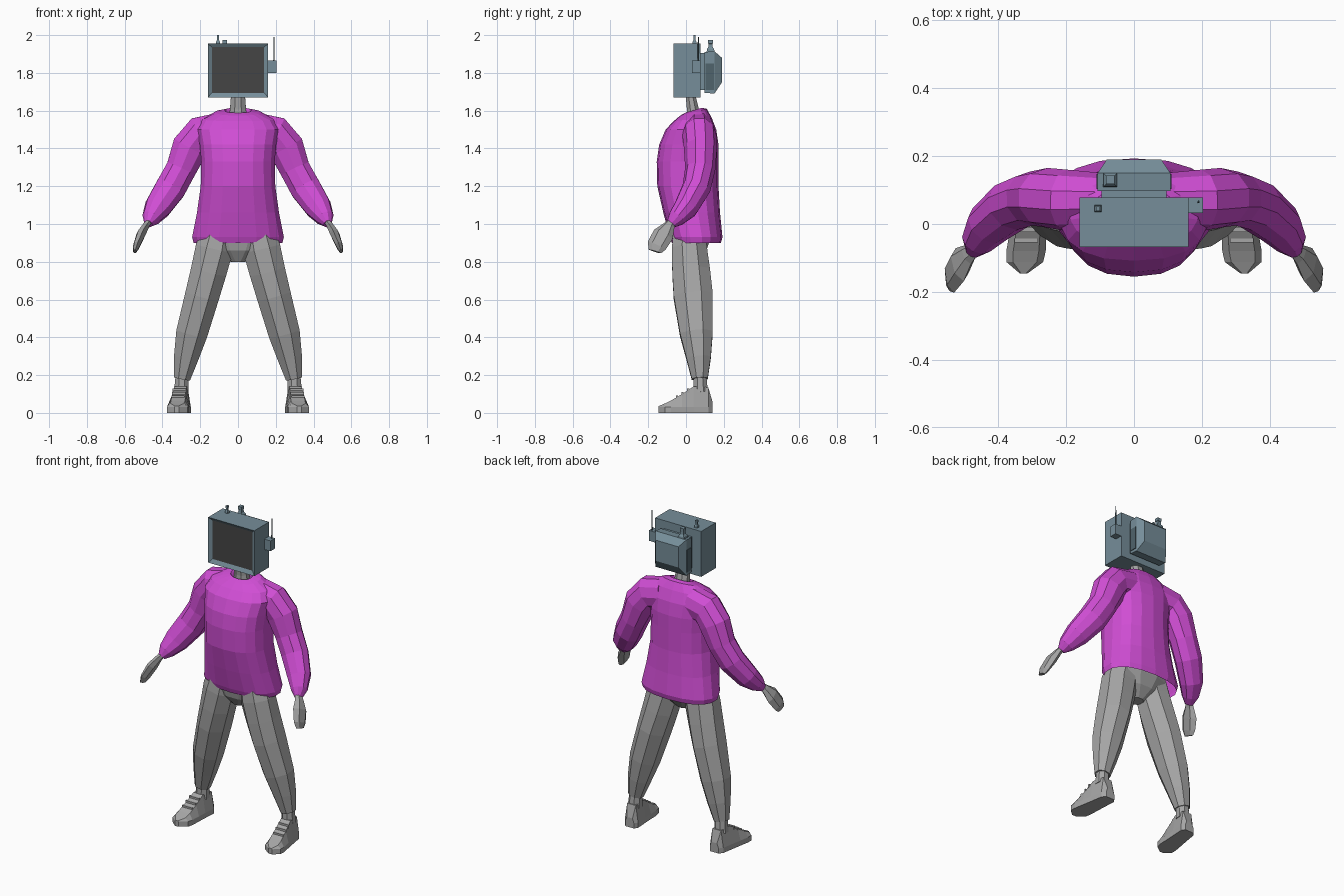
import bpy, bmesh, math
from mathutils import Vector

if "Cube" in bpy.data.objects:
    bpy.data.objects.remove(bpy.data.objects["Cube"])


def material(name, rgb):
    m = bpy.data.materials.new(name)
    m.diffuse_color = (*rgb, 1)
    m.use_nodes = True
    m.node_tree.nodes["Principled BSDF"].inputs["Base Color"].default_value = m.diffuse_color
    return m


GREY = material("light grey", (0.38, 0.38, 0.38))
MAGENTA = material("magenta knit", (0.63, 0.075, 0.66))
SLATE = material("slate blue", (0.18, 0.27, 0.32))
SCREEN = material("dark screen", (0.06, 0.06, 0.06))
VENT = material("dark slate", (0.08, 0.125, 0.15))


def finish(bm, name, mats, mirror=False):
    bmesh.ops.recalc_face_normals(bm, faces=bm.faces)
    me = bpy.data.meshes.new(name)
    bm.to_mesh(me)
    bm.free()
    ob = bpy.data.objects.new(name, me)
    bpy.context.collection.objects.link(ob)
    for m in mats:
        me.materials.append(m)
    if mirror:
        ob.modifiers.new("Mirror", "MIRROR").use_mirror_merge = False
    return ob


def loft(name, rings, mat, mirror=False, cap_start=True, cap_end=True):
    """Skin a list of equal-length point rings."""
    bm = bmesh.new()
    vs = [[bm.verts.new(p) for p in r] for r in rings]
    n = len(vs[0])
    for a, b in zip(vs, vs[1:]):
        for i in range(n):
            j = (i + 1) % n
            bm.faces.new((a[i], a[j], b[j], b[i]))
    if cap_start:
        bm.faces.new(vs[0])
    if cap_end:
        bm.faces.new(vs[-1])
    return finish(bm, name, [mat], mirror)


def limb(name, path, sides, mat, mirror=True):
    """Tube through (x, y, z, side radius, depth radius) stations."""
    pts = [Vector(p[:3]) for p in path]
    rings = []
    for k, p in enumerate(path):
        t = (pts[min(k + 1, len(pts) - 1)] - pts[max(k - 1, 0)]).normalized()
        b = (Vector((0, 1, 0)) - t * t.y).normalized()
        a = b.cross(t)
        ang = [2 * math.pi * (i + 0.5) / sides for i in range(sides)]
        rings.append([pts[k] + a * math.cos(u) * p[3] + b * math.sin(u) * p[4] for u in ang])
    return loft(name, rings, mat, mirror)


def body(name, levels, sides, mat, power=0.85, **kw):
    """Upright shell from (z, half width, front y, back y, tilt) levels."""
    rings = []
    for z, hx, y0, y1, tilt in levels:
        ring = []
        for i in range(sides):
            u = 2 * math.pi * (i + 0.5) / sides
            c, s = math.cos(u), math.sin(u)
            x = hx * math.copysign(abs(c) ** power, c)
            dy = (y1 - y0) / 2 * math.copysign(abs(s) ** power, s)
            ring.append((x, (y0 + y1) / 2 + dy, z + tilt * dy))
        rings.append(ring)
    return loft(name, rings, mat, **kw)


def box(name, lo, hi, mat, mirror=False):
    (x0, y0, z0), (x1, y1, z1) = lo, hi
    rings = [[(x0, y0, z), (x1, y0, z), (x1, y1, z), (x0, y1, z)] for z in (z0, z1)]
    return loft(name, rings, mat, mirror)


# Sweater: open hem torso plus sleeves
body("sweater_torso", [
    (0.90, 0.238, -0.075, 0.185, 0), (0.93, 0.246, -0.087, 0.193, 0),
    (1.06, 0.22, -0.12, 0.18, 0), (1.20, 0.20, -0.152, 0.172, 0),
    (1.33, 0.197, -0.155, 0.172, 0), (1.42, 0.205, -0.142, 0.172, 0),
    (1.50, 0.22, -0.108, 0.16, 0), (1.555, 0.19, -0.065, 0.135, 0.1),
    (1.592, 0.12, -0.03, 0.11, 0.25), (1.602, 0.07, -0.005, 0.085, 0.3),
    (1.575, 0.055, 0.0, 0.08, 0.3)], 18, MAGENTA, cap_start=False)
limb("sweater_sleeve", [
    (0.09, 0.07, 1.495, 0.10, 0.08), (0.20, 0.07, 1.475, 0.10, 0.09),
    (0.255, 0.077, 1.405, 0.10, 0.088), (0.302, 0.075, 1.29, 0.084, 0.08),
    (0.357, 0.055, 1.19, 0.085, 0.076), (0.425, 0.0, 1.088, 0.073, 0.066),
    (0.46, -0.05, 1.032, 0.05, 0.048), (0.475, -0.08, 1.0, 0.022, 0.026)], 10, MAGENTA)

# Hands: faceted mittens
limb("hand", [
    (0.47, -0.075, 1.015, 0.016, 0.022), (0.488, -0.09, 0.99, 0.02, 0.032),
    (0.513, -0.12, 0.945, 0.026, 0.056), (0.537, -0.155, 0.885, 0.02, 0.052),
    (0.546, -0.165, 0.855, 0.01, 0.034)], 6, GREY)

# Neck
limb("neck", [(0, 0.042, 1.54, 0.055, 0.045), (0, 0.036, 1.61, 0.046, 0.034),
              (0, 0.024, 1.68, 0.04, 0.028)], 8, GREY, mirror=False)

# Trousers
body("trouser_seat", [
    (0.80, 0.04, -0.02, 0.06, 0), (0.86, 0.13, -0.06, 0.11, 0),
    (0.93, 0.19, -0.075, 0.135, 0), (1.02, 0.18, -0.07, 0.13, 0)], 12, GREY)
limb("trouser_leg", [
    (0.10, 0.02, 0.99, 0.09, 0.09), (0.125, 0.018, 0.87, 0.108, 0.10),
    (0.155, 0.027, 0.75, 0.103, 0.108), (0.19, 0.038, 0.62, 0.098, 0.112),
    (0.245, 0.055, 0.42, 0.09, 0.094), (0.275, 0.067, 0.29, 0.07, 0.07),
    (0.297, 0.073, 0.18, 0.047, 0.046)], 8, GREY)
limb("ankle", [(0.295, 0.073, 0.21, 0.037, 0.036), (0.30, 0.077, 0.11, 0.042, 0.042)], 8, GREY)

# Shoes: sections from heel to pointed toe
shoe = []
for y, hw, top in [(0.14, 0.03, 0.06), (0.118, 0.046, 0.135), (0.04, 0.05, 0.14),
                   (-0.02, 0.054, 0.1), (-0.08, 0.058, 0.065), (-0.112, 0.054, 0.05),
                   (-0.145, 0.012, 0.036)]:
    xc = 0.309 - 0.11 * y
    shoe.append([(xc + u * hw, y, z) for u, z in
                 [(-1, 0), (-1, 0.032), (-0.65, top), (0.65, top), (1, 0.032), (1, 0)]])
loft("shoe", shoe, GREY, mirror=True)
for i in range(3):
    y, z = 0.012 - i * 0.03, 0.121 - i * 0.019
    box(f"shoe_lace_{i + 1}", (0.276 + i * .003, y - 0.006, z - 0.015),
        (0.346 + i * .003, y + 0.006, z + 0.008), GREY, mirror=True)

# Monitor head: box with recessed screen
head = box("monitor_case", (-0.16, -0.067, 1.67), (0.16, 0.078, 1.955), SLATE)
head.data.materials.append(SCREEN)
bm = bmesh.new()
bm.from_mesh(head.data)
front = min(bm.faces, key=lambda f: f.calc_center_median().y)
bmesh.ops.inset_region(bm, faces=[front], thickness=0.03)
bmesh.ops.translate(bm, verts=front.verts, vec=(0, 0.012, 0.003))
front.material_index = 1
bm.to_mesh(head.data)
bm.free()

# Tapered rear housing with side vents
rear = [(0.07, 0.095, 1.71, 1.905), (0.097, 0.095, 1.71, 1.905), (0.097, 0.107, 1.695, 1.91),
        (0.15, 0.107, 1.69, 1.915), (0.19, 0.08, 1.75, 1.88)]
loft("monitor_rear", [[(-h, y, a), (h, y, a), (h, y, b), (-h, y, b)] for y, h, a, b in rear], SLATE)
box("rear_vent", (0.104, 0.103, 1.71), (0.111, 0.147, 1.85), VENT, mirror=True)

# Knobs on top
for name, x, y, z, r, top in [("front_knob", -0.106, 0.045, 1.95, 0.015, 2.0),
                              ("rear_knob", -0.07, 0.13, 1.905, 0.03, 1.975)]:
    h = top - z
    limb(name, [(x, y, z, r, r), (x, y, z + h * .3, r * .9, r * .9), (x, y, z + h * .45, r * .55, r * .55),
                (x, y, z + h * .7, r * .5, r * .5), (x, y, z + h * .72, r * .6, r * .6),
                (x, y, top, r * .6, r * .6)], 4, SLATE, mirror=False)

# Side receiver with antenna
box("receiver", (0.155, 0.032, 1.80), (0.203, 0.078, 1.865), SLATE)
limb("antenna", [(0.19, 0.065, 1.86, 0.004, 0.004), (0.19, 0.065, 1.99, 0.0025, 0.0025)],
     6, VENT, mirror=False)
